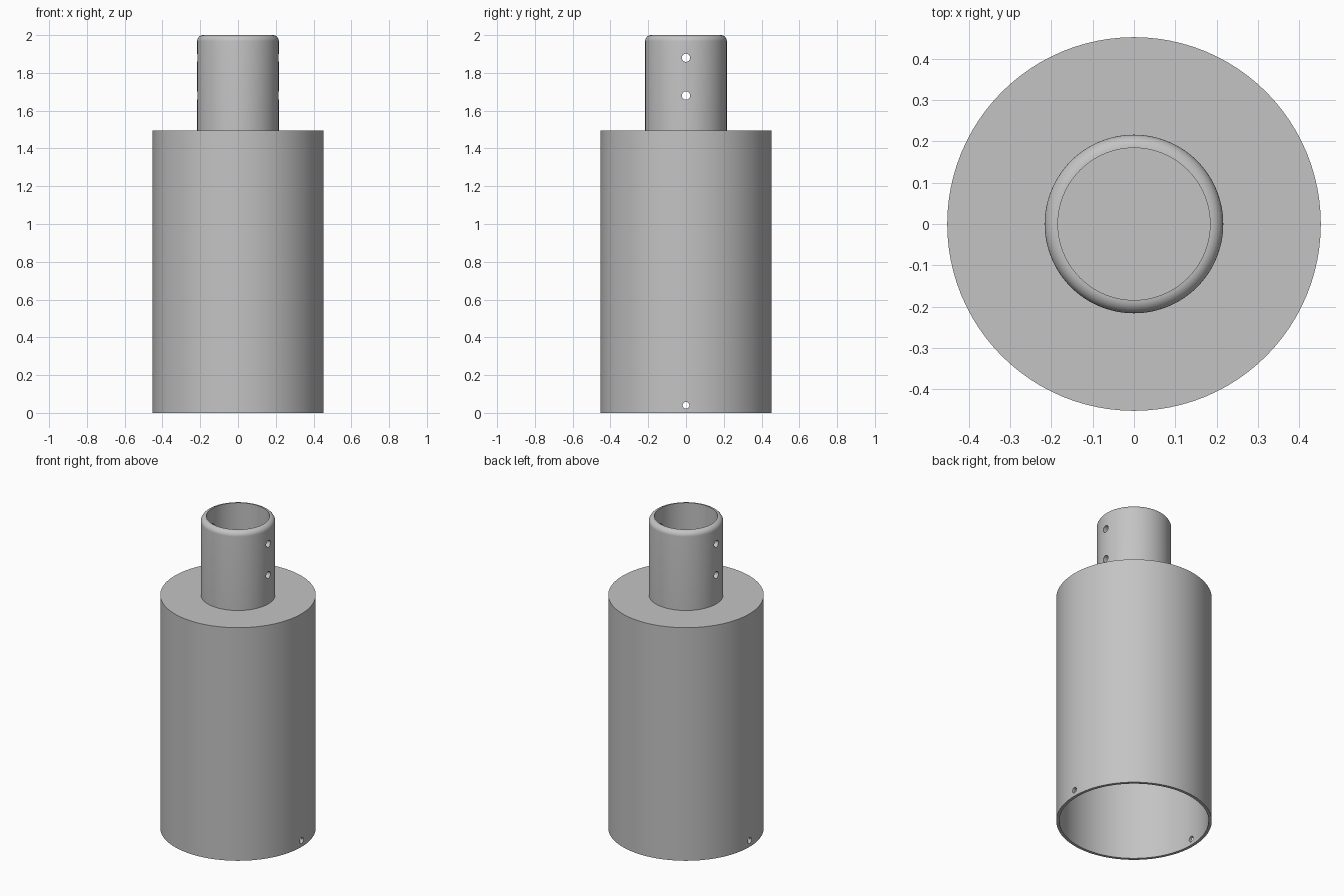
import bpy, bmesh, math

cube = bpy.data.objects.get("Cube")
if cube:
    bpy.data.objects.remove(cube, do_unlink=True)

SEGMENTS = 96
BODY_R, BODY_IN = 0.452, 0.434
NECK_R, NECK_IN = 0.216, 0.184
SHOULDER, PLATE, TOP = 1.495, 0.02, 2.0

grey = bpy.data.materials.new("plain grey")
grey.use_nodes = True
colour = (0.55, 0.55, 0.55, 1)
grey.diffuse_color = colour
grey.node_tree.nodes["Principled BSDF"].inputs["Base Color"].default_value = colour


def lathe(name, profile):
    """Spin an (r, z) profile around z into a closed solid."""
    bm = bmesh.new()
    verts = [bm.verts.new((r, 0, z)) for r, z in profile]
    edges = [bm.edges.new(pair) for pair in zip(verts, verts[1:])]
    bmesh.ops.spin(bm, geom=verts + edges, cent=(0, 0, 0), axis=(0, 0, 1),
                   angle=math.tau, steps=SEGMENTS, use_merge=True)
    bmesh.ops.remove_doubles(bm, verts=bm.verts, dist=1e-5)
    bmesh.ops.recalc_face_normals(bm, faces=bm.faces)
    mesh = bpy.data.meshes.new(name)
    bm.to_mesh(mesh)
    bm.free()
    mesh.materials.append(grey)
    obj = bpy.data.objects.new(name, mesh)
    bpy.context.collection.objects.link(obj)
    return obj


# Open-bottomed sleeve, closed shoulder and hollow neck with a rounded rim
fillet = NECK_R - NECK_IN
rim = [(NECK_IN + fillet * math.cos(a), TOP - fillet + fillet * math.sin(a))
       for a in (math.pi / 2 * i / 8 for i in range(9))]
profile = [(0, SHOULDER - PLATE), (BODY_IN, SHOULDER - PLATE), (BODY_IN, 0),
           (BODY_R, 0), (BODY_R, SHOULDER), (NECK_R, SHOULDER)]
profile += rim + [(NECK_IN, SHOULDER), (0, SHOULDER)]
housing = lathe("stepped_housing", profile)

# Cross-drilled pin holes running side to side
for name, z, radius in (("lower_pin_hole", 0.04, 0.018),
                        ("neck_pin_hole", 1.68, 0.022),
                        ("upper_pin_hole", 1.88, 0.022)):
    bpy.ops.mesh.primitive_cylinder_add(vertices=16, radius=radius, depth=1.2,
                                        location=(0, 0, z),
                                        rotation=(0, math.pi / 2, 0))
    cutter = bpy.context.object
    cutter.name = name + "_cutter"
    cutter.data.materials.append(grey)
    cut = housing.modifiers.new(name, "BOOLEAN")
    cut.operation = "DIFFERENCE"
    cut.solver = "EXACT"
    cut.object = cutter
    bpy.ops.object.select_all(action="DESELECT")
    housing.select_set(True)
    bpy.context.view_layer.objects.active = housing
    bpy.ops.object.modifier_apply(modifier=name)
    bpy.data.objects.remove(cutter, do_unlink=True)

bpy.ops.object.shade_smooth_by_angle(angle=math.radians(30))
